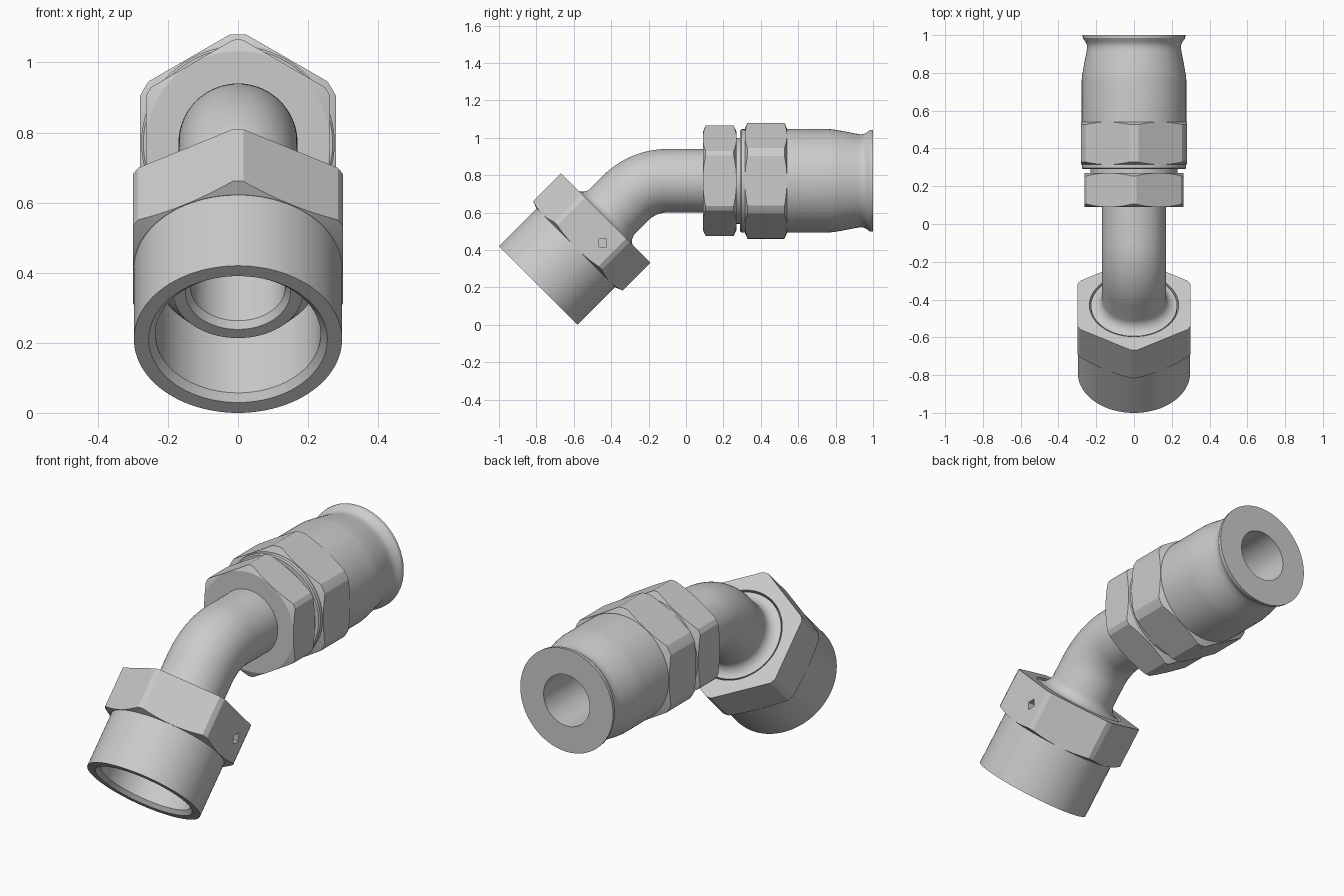
import bpy, bmesh
from math import sin, cos, tan, pi, radians, acos, sqrt
from mathutils import Vector

if "Cube" in bpy.data.objects:
    bpy.data.objects.remove(bpy.data.objects["Cube"])

X = Vector((1, 0, 0))
H = sqrt(0.5)
AXIS_Z = 0.77
NUT_END = Vector((0, -0.79, 0.21))


def back_frame(s):
    """Horizontal axis: centre, radial 'up' direction."""
    return Vector((0, s, AXIS_Z)), Vector((0, 0, 1))


def nut_frame(s):
    """45 degree axis, measured from the open end of the swivel nut."""
    return NUT_END + Vector((0, H, H)) * s, Vector((0, -H, H))


def skin(name, columns):
    """Mesh from columns of points, closed in both directions."""
    bm = bmesh.new()
    grid = [[bm.verts.new(p) for p in col] for col in columns]
    n, m = len(grid), len(grid[0])
    for i in range(n):
        for j in range(m):
            a, b = grid[i], grid[(i + 1) % n]
            k = (j + 1) % m
            bm.faces.new((a[j], b[j], b[k], a[k]))
    bmesh.ops.remove_doubles(bm, verts=bm.verts, dist=1e-5)
    bmesh.ops.recalc_face_normals(bm, faces=bm.faces)
    me = bpy.data.meshes.new(name)
    bm.to_mesh(me)
    bm.free()
    ob = bpy.data.objects.new(name, me)
    bpy.context.collection.objects.link(ob)
    return ob


def lathe(name, profile, frame, angles=None):
    """profile(angle) gives a closed loop of (radius, distance along axis)."""
    angles = angles or [2 * pi * i / 96 for i in range(96)]
    cols = []
    for t in angles:
        col = []
        for r, s in profile(t):
            c, up = frame(s)
            col.append(c + (up * cos(t) + X * sin(t)) * r)
        cols.append(col)
    return skin(name, cols)


def hex_radius(t, flat, corner):
    return min(flat / cos(t % (pi / 3) - pi / 6), corner)


def hex_angles(flat, corner):
    """Even steps plus the exact places where the corners are turned off."""
    d = pi / 6 - acos(flat / corner)
    a = [2 * pi * i / 96 for i in range(96)]
    for k in range(6):
        a += [k * pi / 3 + d, (k * pi / 3 - d) % (2 * pi)]
    return sorted(a)


def hex_ring(name, flat, corner, s0, s1, bore, k=0.45):
    def prof(t):
        r = hex_radius(t, flat, corner)
        c = (r - flat) * k
        return [(bore, s0), (flat, s0), (r, s0 + c), (r, s1 - c), (flat, s1), (bore, s1)]
    return lathe(name, prof, back_frame, hex_angles(flat, corner))


BORE = 0.135
parts = []

# Two hexagons on the horizontal axis
parts.append(hex_ring("body_hex", 0.262, 0.295, 0.09, 0.27, BORE))
parts.append(hex_ring("socket_hex", 0.28, 0.31, 0.315, 0.54, BORE))

# Neck, washer and crimped hose sleeve
sleeve = [(BORE, 0.25), (0.23, 0.25), (0.23, 0.29), (0.27, 0.29), (0.276, 0.296),
          (0.276, 0.33), (0.277, 0.5), (0.277, 0.76), (0.274, 0.79), (0.262, 0.86),
          (0.252, 0.91), (0.248, 0.935), (0.25, 0.95), (0.256, 0.963), (0.265, 0.975),
          (0.271, 0.984), (0.272, 1.0), (BORE, 1.0)]
parts.append(lathe("hose_sleeve", lambda t: sleeve, back_frame))

# Bent tube with cone nose and flared shoulder
TAN = 0.13
BEND_Y = AXIS_Z - 1.0
ARC_START = (BEND_Y - NUT_END.y) / H - TAN
RAD = TAN / tan(radians(22.5))
path = [(*nut_frame(s), r) for s, r in
        [(0.19, 0.15), (0.19, 0.185), (0.25, 0.228), (0.505, 0.228)]]
for i in range(1, 9):
    a = pi / 2 * i / 8
    path.append((*nut_frame(0.505 + 0.058 * (1 - cos(a))), 0.228 - 0.058 * sin(a)))
arc = []
centre = Vector((0, BEND_Y + TAN, AXIS_Z - RAD))
for i in range(17):
    a = radians(45) * (1 - i / 16)
    up = Vector((0, -sin(a), cos(a)))
    arc.append((centre + up * RAD, up))
path += [(c, up, 0.17) for c, up in arc]
path += [(*back_frame(0.2), 0.17), (*back_frame(0.2), BORE)]
path += [(c, up, BORE) for c, up in reversed(arc)]
path.append((*nut_frame(0.21), BORE))
parts.append(skin("bent_tube", [
    [c + (up * cos(t) + X * sin(t)) * r for c, up, r in path]
    for t in [2 * pi * i / 96 for i in range(96)]]))

# Swivel nut: round skirt and hexagon in one piece
FLAT, CORNER = 0.30, 0.338


def nut_profile(t):
    r = hex_radius(t, FLAT, CORNER)
    return [(0.255, 0), (0.297, 0), (0.297, 0.285), (FLAT, 0.285),
            (r, 0.285 + (r - FLAT) * 0.4), (r, 0.51), (0.236, 0.51), (0.236, 0.02)]


nut = lathe("swivel_nut", nut_profile, nut_frame, hex_angles(FLAT, CORNER))
parts.append(nut)

# Small square pocket in one flat of the nut
bpy.ops.mesh.primitive_cube_add(size=1, location=(0.3, -0.445, 0.437))
cutter = bpy.context.object
cutter.name = "pocket_cutter"
cutter.scale = (0.10, 0.042, 0.042)
cutter.hide_render = True
mod = nut.modifiers.new("pocket", 'BOOLEAN')
mod.operation = 'DIFFERENCE'
mod.object = cutter
bpy.context.view_layer.objects.active = nut
bpy.ops.object.modifier_apply(modifier=mod.name)
bpy.data.objects.remove(cutter)

# Smooth shading with crisp edges
bpy.ops.object.select_all(action='DESELECT')
for ob in parts:
    ob.select_set(True)
bpy.context.view_layer.objects.active = nut
bpy.ops.object.shade_smooth_by_angle(angle=radians(18))
